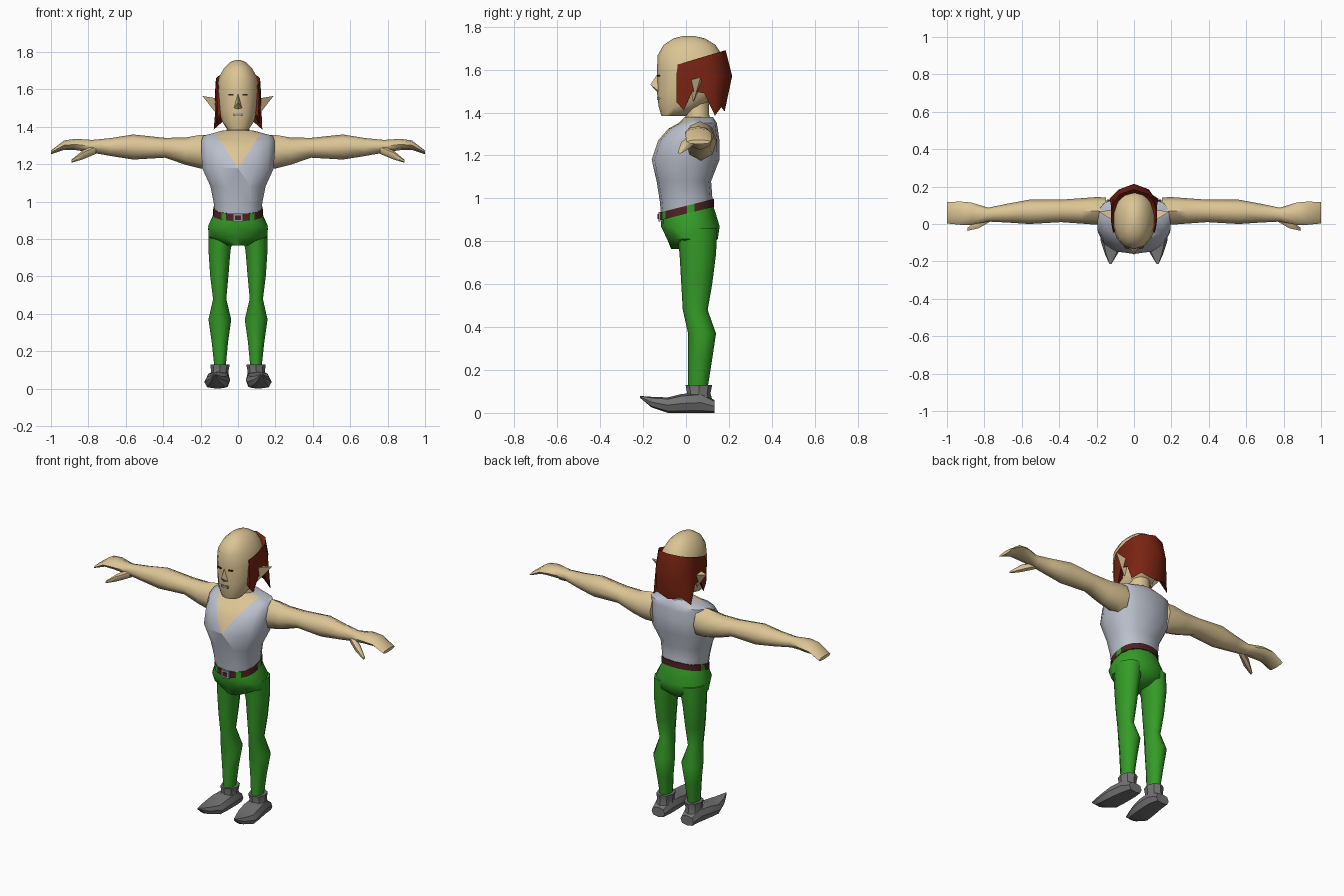
import bpy, bmesh, math
from mathutils import Vector


def material(name, r, g, b):
    m = bpy.data.materials.new(name)
    m.diffuse_color = (r, g, b, 1)
    return m


SKIN = material("skin", 0.72, 0.56, 0.30)
SHIRT = material("shirt_grey", 0.50, 0.53, 0.61)
GREEN = material("trouser_green", 0.035, 0.33, 0.02)
HAIR = material("hair_red", 0.19, 0.017, 0.006)
BROWN = material("belt_brown", 0.075, 0.016, 0.016)
BOOT = material("boot_grey", 0.17, 0.17, 0.17)
METAL = material("metal_grey", 0.30, 0.30, 0.32)
DARK = material("eye_dark", 0.03, 0.02, 0.015)


def finish(name, bm, mats, mirror=False, angle=50):
    bmesh.ops.recalc_face_normals(bm, faces=bm.faces[:])
    mesh = bpy.data.meshes.new(name)
    bm.to_mesh(mesh)
    bm.free()
    ob = bpy.data.objects.new(name, mesh)
    bpy.context.collection.objects.link(ob)
    for m in mats:
        mesh.materials.append(m)
    if mirror:
        ob.modifiers.new("mirror", 'MIRROR').use_mirror_merge = False
    bpy.ops.object.select_all(action='DESELECT')
    ob.select_set(True)
    bpy.context.view_layer.objects.active = ob
    bpy.ops.object.shade_smooth_by_angle(angle=math.radians(angle))
    return ob


def loft(axis, sections, n=10, p=2.0, caps=True):
    """Rings along an axis; section = (position, centre a, centre b, radius a, radius b, tilt)."""
    bm = bmesh.new()
    rings = []
    for s in sections:
        t, ca, cb, ra, rb = s[:5]
        tilt = s[5] if len(s) > 5 else 0
        ring = []
        for i in range(n):
            w = 2 * math.pi * i / n - math.pi / 2
            c, d = math.cos(w), math.sin(w)
            a = ca + ra * math.copysign(abs(c) ** (2 / p), c)
            b = cb + rb * math.copysign(abs(d) ** (2 / p), d)
            k = t + tilt * b
            co = {'x': (k, a, b), 'y': (a, k, b), 'z': (a, b, k)}[axis]
            ring.append(bm.verts.new(co))
        rings.append(ring)
    for lo, hi in zip(rings, rings[1:]):
        for i in range(n):
            j = (i + 1) % n
            bm.faces.new((lo[i], lo[j], hi[j], hi[i]))
    if caps:
        bm.faces.new(rings[0])
        bm.faces.new(rings[-1])
    return bm


def plate(name, centre, size, mat, turn=0, mirror=False):
    bm = bmesh.new()
    bmesh.ops.create_cube(bm, size=1)
    for v in bm.verts:
        x, y, z = (v.co[i] * size[i] for i in range(3))
        v.co = Vector(centre) + Vector((x, y + x * turn, z))
    finish(name, bm, [mat], mirror, 30)


def solid(name, verts, faces, mat, mirror=False, angle=30):
    bm = bmesh.new()
    vs = [bm.verts.new(v) for v in verts]
    for f in faces:
        bm.faces.new([vs[i] for i in f])
    return finish(name, bm, [mat], mirror, angle)


# Shirt, with a V neckline cut into the front
bm = loft('z', [(0.94, 0, 0.005, 0.126, 0.12, 0.25), (1.0, 0, 0, 0.133, 0.122, 0.12),
                (1.08, 0, -0.01, 0.15, 0.127), (1.18, 0, -0.002, 0.196, 0.158),
                (1.27, 0, 0.013, 0.2, 0.143), (1.325, 0, 0.033, 0.2, 0.115),
                (1.352, 0, 0.055, 0.19, 0.088), (1.38, 0, 0.06, 0.085, 0.065)], 14, 2.4)
for sx in (1, -1):
    front = [f for f in bm.faces if f.calc_center_median().y < 0.05
             and f.calc_center_median().z > 1.1]
    geom = list({e for f in front for e in list(f.verts) + list(f.edges)}) + front
    bmesh.ops.bisect_plane(bm, geom=geom, plane_co=(0, 0, 1.18), plane_no=(sx, 0, -0.66))
for f in bm.faces:
    c = f.calc_center_median()
    f.material_index = int(c.y < 0.05 and abs(c.x) < 0.66 * (c.z - 1.18))
finish("shirt", bm, [SHIRT, SKIN])

# Neck
finish("neck", loft('z', [(1.33, 0, 0.06, 0.085, 0.07), (1.39, 0, 0.053, 0.063, 0.055),
                          (1.48, 0, 0.045, 0.062, 0.06)], 10), [SKIN])

# Arms and hands
finish("arm", loft('x', [(0.15, 0.07, 1.267, 0.072, 0.09), (0.2, 0.07, 1.267, 0.074, 0.09),
                         (0.28, 0.07, 1.27, 0.068, 0.073), (0.39, 0.07, 1.288, 0.06, 0.053),
                         (0.56, 0.065, 1.292, 0.065, 0.067), (0.68, 0.058, 1.292, 0.05, 0.048),
                         (0.78, 0.05, 1.296, 0.037, 0.034), (0.87, 0.055, 1.306, 0.06, 0.03),
                         (0.93, 0.058, 1.302, 0.062, 0.025),
                         (1.0, 0.06, 1.263, 0.057, 0.01)], 8), [SKIN], True)
finish("thumb", loft('x', [(0.76, 0.035, 1.28, 0.02, 0.025), (0.83, 0.0, 1.25, 0.026, 0.024),
                           (0.89, -0.028, 1.216, 0.01, 0.008)], 6), [SKIN], True)

# Trousers
finish("trouser_hips", loft('z', [(0.945, 0, 0.005, 0.125, 0.119, 0.25),
                                  (0.87, 0, 0.02, 0.163, 0.137), (0.81, 0, 0.03, 0.16, 0.118),
                                  (0.765, 0, 0.015, 0.055, 0.085)], 14, 2.2), [GREEN])
finish("trouser_leg", loft('z', [(0.86, 0.085, 0.05, 0.078, 0.095),
                                 (0.74, 0.099, 0.055, 0.062, 0.085),
                                 (0.6, 0.1, 0.05, 0.051, 0.072),
                                 (0.48, 0.098, 0.043, 0.037, 0.058),
                                 (0.37, 0.097, 0.075, 0.064, 0.065),
                                 (0.25, 0.097, 0.066, 0.046, 0.056),
                                 (0.11, 0.096, 0.055, 0.031, 0.045)], 10), [GREEN], True)

# Belt with gaps, and its buckle
bm = loft('z', [(0.928, 0, 0.005, 0.134, 0.126, 0.25),
                (0.965, 0, 0.005, 0.132, 0.125, 0.25)], 28, 2.3)
for f in bm.faces:
    c = f.calc_center_median()
    gap = 0.01 < c.y < 0.04 or (c.y < 0 and 0.06 < abs(c.x) < 0.085)
    f.material_index = int(gap and len(f.verts) == 4)
finish("belt", bm, [BROWN, GREEN], angle=40)
plate("buckle", (0, -0.124, 0.915), (0.055, 0.009, 0.045), METAL)
plate("buckle_centre", (0, -0.128, 0.915), (0.03, 0.008, 0.024), BROWN)

# Boots
finish("boot_cuff", loft('z', [(0.05, 0.1, 0.06, 0.055, 0.066), (0.09, 0.098, 0.06, 0.046, 0.054),
                               (0.13, 0.096, 0.06, 0.052, 0.062)], 8), [BOOT], True, 35)
finish("boot_foot", loft('y', [(0.132, 0.1, 0.03, 0.045, 0.03), (0.07, 0.1, 0.048, 0.058, 0.048),
                               (-0.02, 0.108, 0.044, 0.066, 0.044),
                               (-0.085, 0.114, 0.036, 0.066, 0.036),
                               (-0.16, 0.122, 0.05, 0.034, 0.025),
                               (-0.215, 0.126, 0.075, 0.005, 0.004)], 8, 2.8), [BOOT], True, 35)

# Head: (height, half width, front y, back y)
levels = [(1.385, 0.058, -0.115, 0.0), (1.43, 0.088, -0.128, 0.08), (1.49, 0.105, -0.135, 0.16),
          (1.59, 0.117, -0.135, 0.195), (1.665, 0.104, -0.133, 0.17), (1.715, 0.076, -0.105, 0.138),
          (1.745, 0.045, -0.06, 0.09), (1.758, 0.012, -0.01, 0.035)]
finish("head", loft('z', [(z, 0, (f + b) / 2, w, (b - f) / 2) for z, w, f, b in levels], 14, 2.15),
       [SKIN], angle=60)

# Nose
solid("nose", [(0, -0.13, 1.585), (-0.022, -0.128, 1.5), (0.022, -0.128, 1.5), (0, -0.166, 1.53),
               (0, -0.13, 1.49)],
      [(0, 1, 3), (0, 3, 2), (1, 4, 3), (4, 2, 3), (0, 2, 4, 1)], SKIN)

# Pointed ears
solid("ear", [(0.1, 0.01, 1.55), (0.1, 0.075, 1.54), (0.1, 0.035, 1.45), (0.19, 0.068, 1.565)],
      [(0, 1, 3), (1, 2, 3), (2, 0, 3), (0, 2, 1)], SKIN, True)

# Eyes and mouth
plate("eye", (0.038, -0.128, 1.572), (0.026, 0.008, 0.008), DARK, 0.25, True)
plate("mouth", (0, -0.131, 1.465), (0.048, 0.009, 0.014), METAL)

# Hair: columns from temple to back, each (mid x, mid y, tip x, tip y, tip z)
columns = [(0.112, -0.045, 0.108, -0.045, 1.45), (0.121, 0.0, 0.113, -0.01, 1.41),
           (0.124, 0.04, 0.121, 0.03, 1.50), (0.122, 0.09, 0.121, 0.085, 1.49),
           (0.113, 0.135, 0.13, 0.135, 1.385), (0.08, 0.185, 0.085, 0.165, 1.425),
           (0.0, 0.215, 0.0, 0.18, 1.405)]
bm = bmesh.new()
grid = []
for x, y, tx, ty, tz in columns + [(-c[0],) + c[1:2] + (-c[2],) + c[3:] for c in columns[-2::-1]]:
    ky = y * 0.86
    grid.append([bm.verts.new(v) for v in
                 ((x * 0.96, ky, 1.622 + 0.3 * (ky + 0.045)), (x, y, 1.57),
                  (tx, ty, tz), (x * 0.5, min(y, 0.1), 1.52),
                  (x * 0.5, min(ky, 0.1), 1.6))])
for a, b in zip(grid, grid[1:]):
    for i in range(5):
        j = (i + 1) % 5
        bm.faces.new((a[i], a[j], b[j], b[i]))
bm.faces.new(grid[0])
bm.faces.new(grid[-1])
finish("hair", bm, [HAIR], angle=45)
